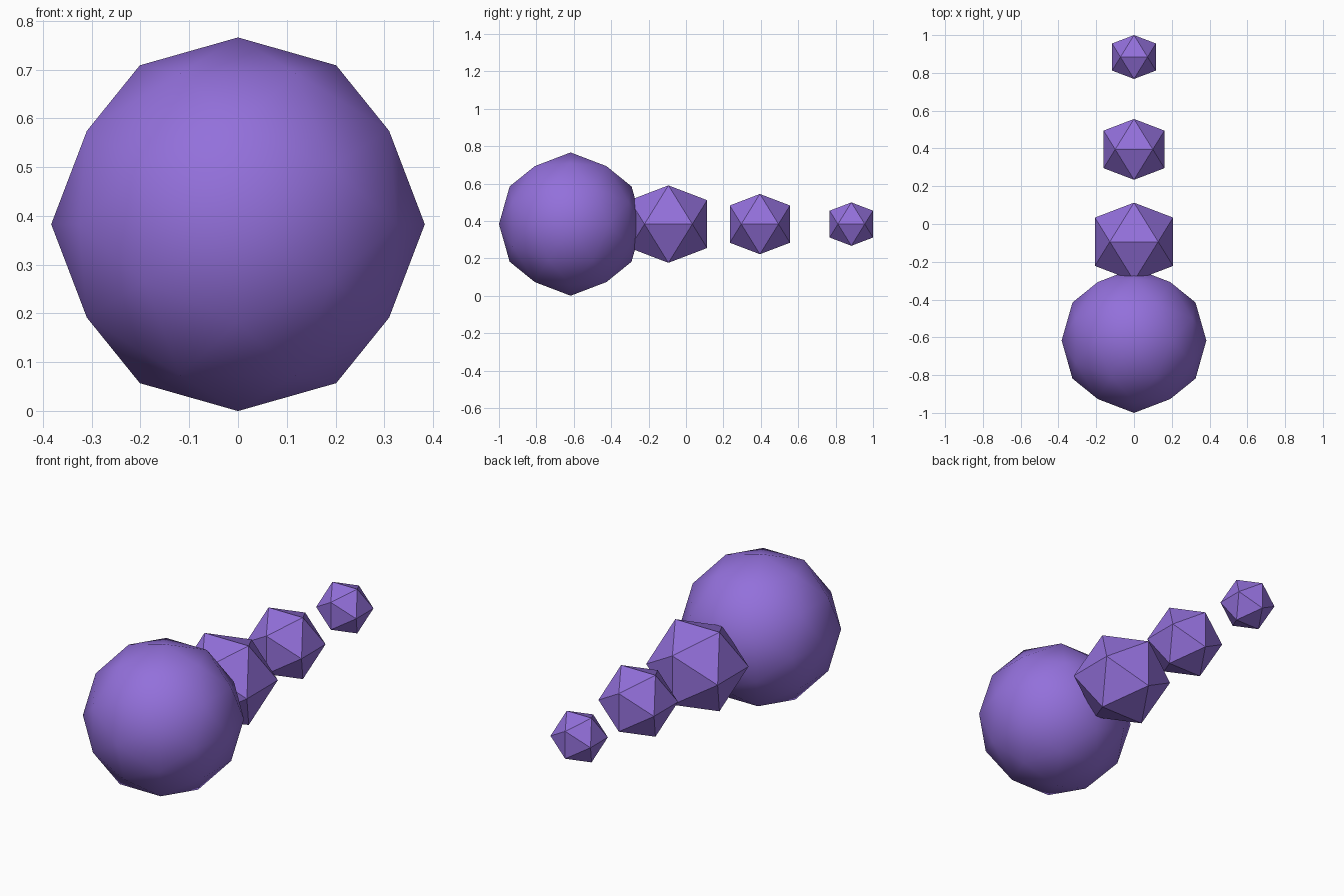
import bpy, bmesh
from mathutils import Vector

if "Cube" in bpy.data.objects:
    bpy.data.objects.remove(bpy.data.objects["Cube"])

PHI = (1 + 5 ** 0.5) / 2
CENTRE_Z = 0.383

purple = bpy.data.materials.new("medium_purple")
purple.diffuse_color = (0.292, 0.162, 0.708, 1)
purple.use_nodes = True
purple.node_tree.nodes["Principled BSDF"].inputs["Base Color"].default_value = purple.diffuse_color


def ball(name, y, half, rounded=False):
    """Icosahedron from three golden rectangles; rounded = split once and smooth."""
    radius = half if rounded else half * (1 + PHI ** 2) ** 0.5 / PHI
    bm = bmesh.new()
    for a in (-1, 1):
        for b in (-PHI, PHI):
            for co in ((a, 0, b), (b, a, 0), (0, b, a)):
                bm.verts.new(co)
    bmesh.ops.convex_hull(bm, input=bm.verts[:])
    if rounded:
        bmesh.ops.subdivide_edges(bm, edges=bm.edges[:], cuts=1, use_grid_fill=True)
        bmesh.ops.triangulate(bm, faces=bm.faces[:])
    for v in bm.verts:
        v.co = v.co.normalized() * radius
    bmesh.ops.recalc_face_normals(bm, faces=bm.faces[:])
    for f in bm.faces:
        f.smooth = rounded
    mesh = bpy.data.meshes.new(name)
    bm.to_mesh(mesh)
    bm.free()
    mesh.materials.append(purple)
    obj = bpy.data.objects.new(name, mesh)
    obj.location = Vector((0, y, CENTRE_Z))
    bpy.context.collection.objects.link(obj)


# Large rounded head, then three shrinking faceted tail beads
ball("head", -0.617, 0.383, rounded=True)
for i, (y, half) in enumerate(((-0.094, 0.207), (0.395, 0.161), (0.884, 0.116))):
    ball(f"tail_bead_{i + 1}", y, half)
